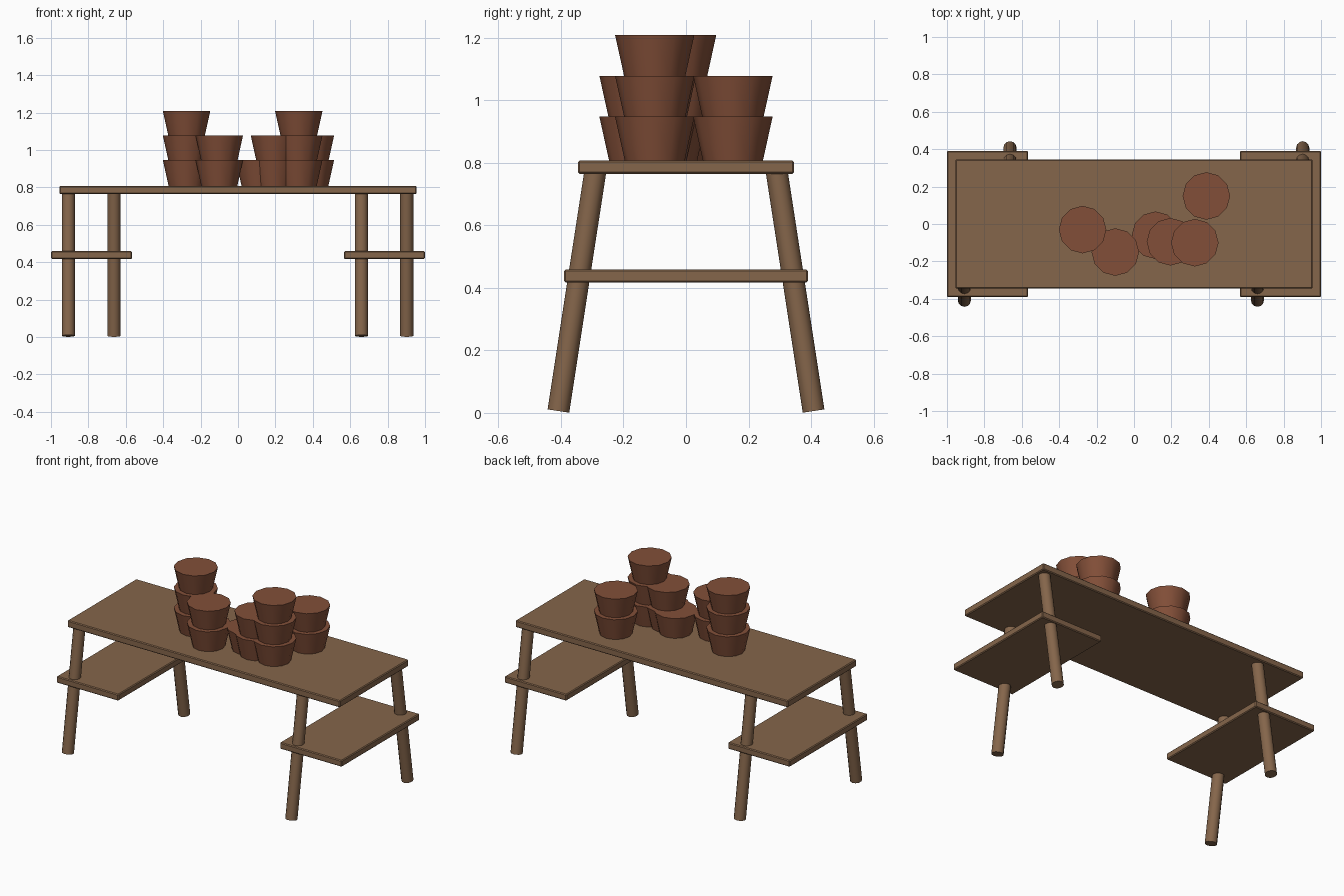
import bpy
import math
from mathutils import Vector

cube = bpy.data.objects.get("Cube")
if cube:
    bpy.data.objects.remove(cube, do_unlink=True)


def make_material(name, rgb):
    mat = bpy.data.materials.new(name)
    mat.use_nodes = True
    mat.diffuse_color = (*rgb, 1)
    mat.node_tree.nodes["Principled BSDF"].inputs["Base Color"].default_value = (*rgb, 1)
    return mat


wood = make_material("brown wood", (0.235, 0.132, 0.070))
clay = make_material("terracotta", (0.225, 0.078, 0.040))


def finish(name, mat):
    obj = bpy.context.object
    obj.name = name
    obj.data.materials.append(mat)
    return obj


def board(name, x, z, size):
    bpy.ops.mesh.primitive_cube_add(size=1, location=(x, 0, z))
    obj = finish(name, wood)
    obj.scale = size
    bpy.ops.object.transform_apply(location=False, rotation=False, scale=True)
    bevel = obj.modifiers.new("soft edges", "BEVEL")
    bevel.width = 0.005
    bevel.segments = 1


def leg(name, x, side):
    foot = Vector((x, side * 0.408, 0.006))
    top = Vector((x, side * 0.288, 0.785))
    axis = top - foot
    bpy.ops.mesh.primitive_cylinder_add(
        vertices=12, radius=0.035, depth=axis.length, location=(foot + top) / 2,
        rotation=axis.to_track_quat("Z", "Y").to_euler())
    finish(name, wood)
    bpy.ops.object.shade_smooth_by_angle(angle=math.radians(40))


def pot(name, x, y, level):
    height = 0.14
    bpy.ops.mesh.primitive_cone_add(
        vertices=12, radius1=0.096, radius2=0.127, depth=height,
        location=(x, y, 0.807 + height / 2 + level * 0.131))
    finish(name, clay)
    bpy.ops.object.shade_smooth_by_angle(angle=math.radians(40))


# Table top and the two lower shelves
board("table_top", 0, 0.786, (1.91, 0.69, 0.043))
board("right_shelf", -0.783, 0.438, (0.434, 0.78, 0.041))
board("left_shelf", 0.783, 0.438, (0.434, 0.78, 0.041))

# Splayed legs, staggered front to back
leg("front_right_leg", -0.907, -1)
leg("back_right_leg", -0.663, 1)
leg("front_left_leg", 0.66, -1)
leg("back_left_leg", 0.902, 1)

# Stacks of pots: position and number of pots
stacks = [(-0.275, -0.03, 3), (-0.10, -0.15, 2), (0.115, -0.06, 1),
          (0.195, -0.095, 2), (0.325, -0.10, 3), (0.387, 0.15, 2)]
for s, (x, y, count) in enumerate(stacks, 1):
    for level in range(count):
        pot(f"pot_stack_{s}_level_{level + 1}", x, y, level)
